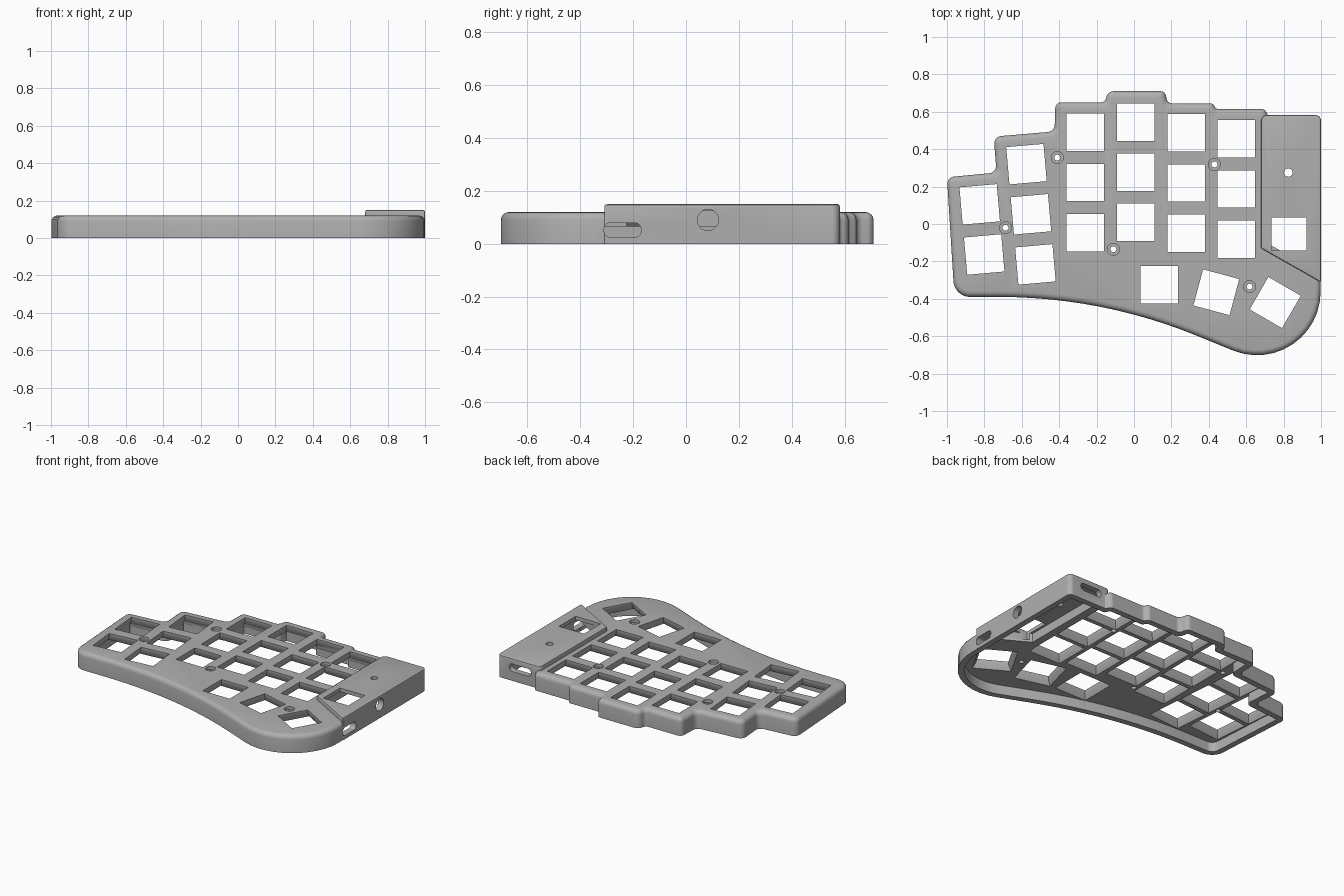
import bpy
import bmesh
from math import tan, radians, pi
from mathutils import Matrix, Vector

cube = bpy.data.objects.get("Cube")
if cube:
    bpy.data.objects.remove(cube, do_unlink=True)

grey = bpy.data.materials.new("matte_grey")
grey.use_nodes = True
colour = (0.43, 0.43, 0.43, 1)
grey.diffuse_color = colour
grey.node_tree.nodes["Principled BSDF"].inputs["Base Color"].default_value = colour

WALL, CEILING, TOP, BOX_TOP = 0.04, 0.065, 0.12, 0.15


def rounded_loop(corners, inset=0.0, steps=12):
    """Counter-clockwise (x, y, radius) corners, moved inwards and filleted."""
    loop, count = [], len(corners)
    for i, (x, y, r) in enumerate(corners):
        p = Vector((x, y))
        d1 = (p - Vector(corners[i - 1][:2])).normalized()
        d2 = (Vector(corners[(i + 1) % count][:2]) - p).normalized()
        n1, n2 = Vector((-d1.y, d1.x)), Vector((-d2.y, d2.x))
        p = p + inset * (n1 + n2) / (1 + n1.dot(n2))
        turn = -d1.angle_signed(d2)
        side = 1 if turn > 0 else -1
        if side > 0:
            r = max(r - inset, 0.002)
        start = p - d1 * r * tan(abs(turn) / 2)
        centre = start + n1 * side * r
        for k in range(steps + 1):
            loop.append(centre + Matrix.Rotation(turn * k / steps, 2) @ (start - centre))
    return loop


def stack(bm, loops, matrix=Matrix()):
    """Closed solid through a list of (loop, z) rings."""
    rings = [[bm.verts.new(matrix @ Vector((p[0], p[1], z))) for p in loop]
             for loop, z in loops]
    bm.faces.new(rings[0][::-1])
    bm.faces.new(rings[-1])
    for low, high in zip(rings, rings[1:]):
        for i in range(len(low)):
            j = (i + 1) % len(low)
            bm.faces.new((low[i], low[j], high[j], high[i]))


def make(name, bm):
    mesh = bpy.data.meshes.new(name)
    bmesh.ops.recalc_face_normals(bm, faces=bm.faces)
    bm.to_mesh(mesh)
    bm.free()
    obj = bpy.data.objects.new(name, mesh)
    bpy.context.collection.objects.link(obj)
    mesh.materials.append(grey)
    return obj


def solid(name, corners, levels, matrix=Matrix()):
    bm = bmesh.new()
    stack(bm, [(rounded_loop(corners, d), z) for d, z in levels], matrix)
    return make(name, bm)


def rect(w, h, r):
    return [(-w / 2, -h / 2, r), (w / 2, -h / 2, r), (w / 2, h / 2, r), (-w / 2, h / 2, r)]


def combine(target, tool, operation):
    mod = target.modifiers.new("combine", 'BOOLEAN')
    mod.operation, mod.solver, mod.object = operation, 'EXACT', tool
    bpy.context.view_layer.objects.active = target
    bpy.ops.object.modifier_apply(modifier=mod.name)
    bpy.data.objects.remove(tool, do_unlink=True)


# Case body: stepped back edge, swept front edge, rounded top rim
outline = [(-0.96, -0.39, 0.09), (-0.17, -0.39, 2.8), (0.998, -0.868, 0.34),
           (0.998, 0.58, 0.03), (0.715, 0.58, 0.02), (0.70, 0.615, 0.03),
           (0.44, 0.615, 0.02), (0.42, 0.645, 0.02), (0.18, 0.645, 0.03),
           (0.165, 0.71, 0.03), (-0.14, 0.71, 0.04), (-0.155, 0.65, 0.03),
           (-0.42, 0.65, 0.03), (-0.425, 0.495, 0.04), (-0.75, 0.467, 0.04),
           (-0.735, 0.275, 0.04), (-1.0, 0.25, 0.04)]
R = 0.03
rim = [(R * (1 - c), TOP - R * (1 - s)) for c, s in
       ((1, 0), (0.92, 0.38), (0.71, 0.71), (0.38, 0.92), (0, 1))]
case = solid("keyboard_case", outline, [(0, 0)] + rim)

# Raised electronics housing along the inner side
housing = [(0.68, -0.13, 0.004), (1.0, -0.312, 0.004), (1.0, 0.582, 0.03), (0.68, 0.582, 0.03)]
combine(case, solid("housing", housing, [(0, 0), (0, 0.142), (0.002, 0.147), (0.008, BOX_TOP)]), 'UNION')

# Hollow underside
combine(case, solid("case_cavity", outline, [(WALL, -0.1), (WALL, CEILING)]), 'DIFFERENCE')
combine(case, solid("housing_cavity", housing, [(WALL, -0.1), (WALL, 0.125)]), 'DIFFERENCE')

# Switch openings, flared below the plate
keys = [(x, y - 0.268 * row, 0) for x, y in
        ((-0.26, 0.49), (0.01, 0.545), (0.28, 0.487), (0.547, 0.455)) for row in range(3)]
keys += [(-0.575 + 0.024 * row, 0.32 - 0.268 * row, 5) for row in range(3)]
keys += [(-0.825 + 0.024 * row, 0.105 - 0.268 * row, 5) for row in range(2)]
keys += [(0.135, -0.325, 0), (0.44, -0.365, -15), (0.755, -0.42, -30)]


def square(size):
    return [(x * size / 2, y * size / 2) for x, y in ((-1, -1), (1, -1), (1, 1), (-1, 1))]


bm = bmesh.new()
for x, y, angle in keys:
    place = Matrix.Translation((x, y, 0)) @ Matrix.Rotation(radians(angle), 4, 'Z')
    stack(bm, [(square(0.245), 0.05), (square(0.245), 0.06), (square(0.2), 0.1),
               (square(0.2), 0.2)], place)
combine(case, make("switch_cutters", bm), 'DIFFERENCE')

# Counterbored screw holes
bm = bmesh.new()
for x, y in ((-0.41, 0.355), (-0.687, -0.02), (-0.11, -0.135), (0.43, 0.318), (0.618, -0.335)):
    narrow, wide = (rounded_loop(rect(2 * r, 2 * r, r * 0.999), steps=6) for r in (0.016, 0.032))
    stack(bm, [(narrow, 0), (narrow, 0.1), (wide, 0.1), (wide, 0.2)],
          Matrix.Translation((x, y, 0)))
combine(case, make("screw_cutters", bm), 'DIFFERENCE')

# Housing openings: window, reset hole, side jack, side slot, back port
side = Matrix.Rotation(pi / 2, 4, 'Z') @ Matrix.Rotation(pi / 2, 4, 'X')
back = Matrix.Rotation(pi / 2, 4, 'X')
openings = [("window", rect(0.187, 0.177, 0.001), (0.829, -0.053, 0.15), Matrix()),
            ("reset_hole", rect(0.045, 0.045, 0.0224), (0.825, 0.275, 0.15), Matrix()),
            ("jack_hole", rect(0.08, 0.08, 0.0399), (1, 0.083, 0.09), side),
            ("side_slot", rect(0.14, 0.054, 0.024), (1, -0.24, 0.052), side),
            ("back_port", rect(0.16, 0.05, 0.022), (0.83, 0.58, 0.088), back)]
for name, shape, spot, turn in openings:
    cutter = solid(name, shape, [(0, -0.07), (0, 0.07)], Matrix.Translation(spot) @ turn)
    combine(case, cutter, 'DIFFERENCE')

# Smooth the curved walls, keep the edges crisp
bpy.ops.object.select_all(action='DESELECT')
case.select_set(True)
bpy.context.view_layer.objects.active = case
bpy.ops.object.shade_smooth_by_angle(angle=radians(30))
